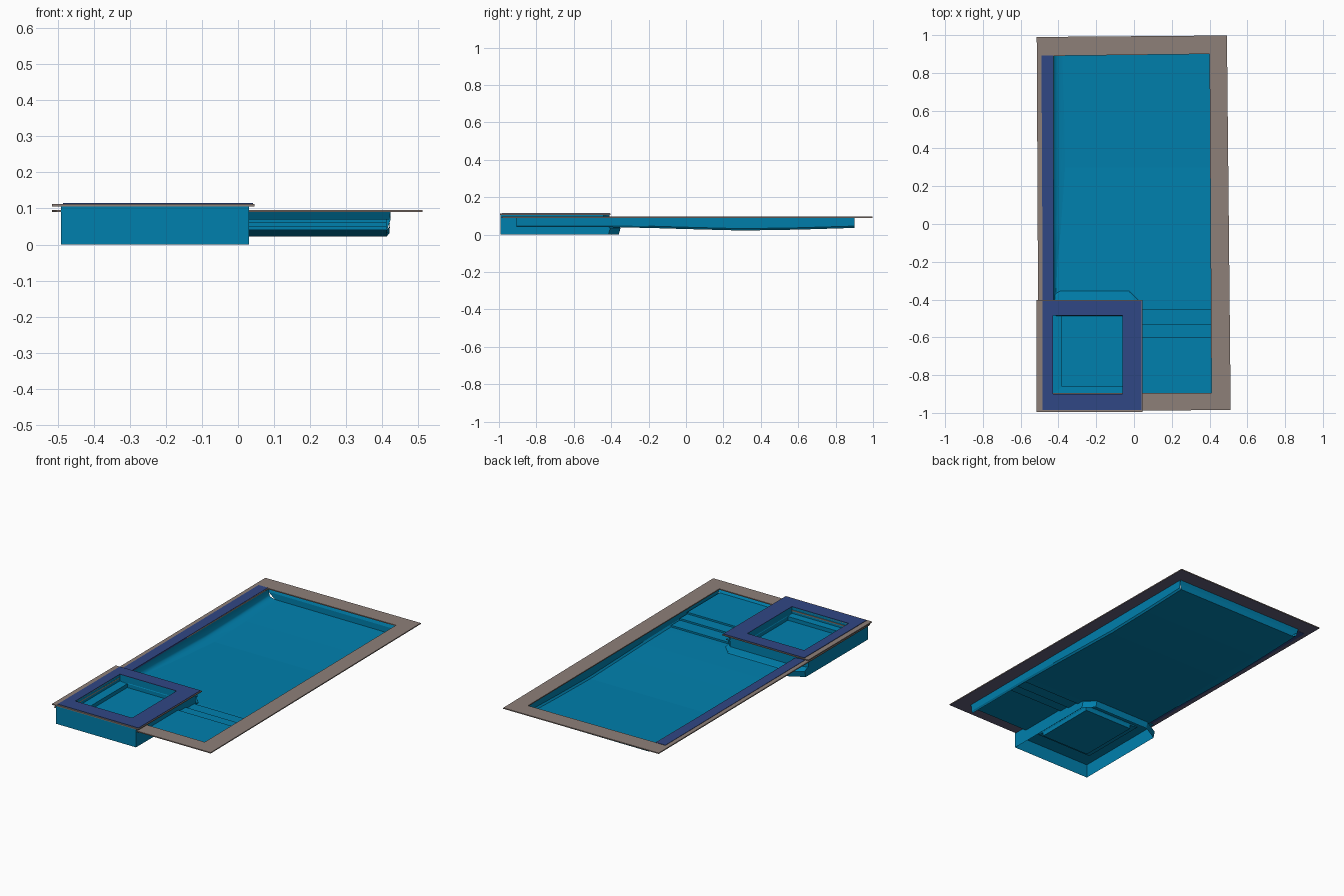
import bpy

cube = bpy.data.objects.get("Cube")
if cube:
    bpy.data.objects.remove(cube, do_unlink=True)


def material(name, rgb):
    m = bpy.data.materials.new(name)
    m.use_nodes = True
    m.diffuse_color = (*rgb, 1)
    bsdf = m.node_tree.nodes["Principled BSDF"]
    bsdf.inputs["Base Color"].default_value = (*rgb, 1)
    bsdf.inputs["Roughness"].default_value = 0.7
    return m


TEAL = material("pool teal", (0.0, 0.215, 0.42))
STONE = material("deck stone", (0.27, 0.215, 0.19))
NAVY = material("tile navy", (0.03, 0.063, 0.235))
SLATE = material("underside slate", (0.115, 0.11, 0.19))


def loft(name, loops, mat, closed=True, cap=False, wrap=False):
    """Bridge equal-length point loops with quads."""
    n = len(loops[0])
    verts = [p for loop in loops for p in loop]
    faces = []
    for k in range(len(loops) if wrap else len(loops) - 1):
        a, b = k * n, (k + 1) % len(loops) * n
        for i in range(n if closed else n - 1):
            j = (i + 1) % n
            faces.append((a + i, a + j, b + j, b + i))
    if cap:
        faces.append(tuple(range(len(verts) - n, len(verts))))
    mesh = bpy.data.meshes.new(name)
    mesh.from_pydata(verts, [], faces)
    mesh.materials.append(mat)
    obj = bpy.data.objects.new(name, mesh)
    bpy.context.collection.objects.link(obj)
    return obj


def rect(x0, x1, y0, y1):
    return [(x0, y0), (x1, y0), (x1, y1), (x0, y1)]


def at(outline, z):
    return [(x, y, z) for x, y in outline]


def frame(name, outer, inner, z0, z1, mat):
    """Flat slab with an opening."""
    return loft(name, [at(outer, z0), at(outer, z1), at(inner, z1), at(inner, z0)],
                mat, wrap=True)


# Stone deck around the pool, with a darker underside
deck_outer = [(-0.505, -0.99), (0.512, -0.985), (0.492, 0.998), (-0.515, 0.99)]
deck_inner = [(-0.43, -0.895), (0.41, -0.895), (0.4, 0.9), (-0.425, 0.89)]
deck = frame("pool_deck", deck_outer, deck_inner, 0.09, 0.096, STONE)
deck.data.materials.append(SLATE)
for face in deck.data.polygons:
    if face.center.z < 0.091:
        face.material_index = 1

# Navy overflow strip along the side
strip = [(-0.483, -0.42), (-0.425, -0.42), (-0.43, 0.892), (-0.49, 0.892)]
loft("overflow_strip", [at(strip, 0.089), at(strip, 0.098)], NAVY, cap=True)
loft("overflow_strip_underside", [at(strip, 0.09), at(strip, 0.089)], NAVY, cap=True)

# Pool floor, with the deepest part towards the back
floor = [(-0.41, -0.415, 0.04), (-0.2, -0.405, 0.036), (0, -0.385, 0.03),
         (0.3, -0.365, 0.022), (0.6, -0.37, 0.027), (0.9, -0.38, 0.036)]
loft("pool_floor", [[(x, y, z), (0.412, y, z)] for y, x, z in floor], TEAL, closed=False)

# Entry steps beside the spa
steps = [(-0.9, 0.07)]
for i, y in enumerate((-0.6, -0.53, -0.45)):
    steps += [(y, 0.07 - 0.01 * i), (y, 0.06 - 0.01 * i)]
steps.append((-0.41, 0.04))
loft("entry_steps", [[(0.03, y, z), (0.412, y, z)] for y, z in steps], TEAL, closed=False)

# Pool walls, the strip side easing into the floor
coved = loft("coved_wall", [[(-0.43, y, 0.093), (-0.426, y, z + 0.02),
                             (-0.42, y, z + 0.009), (0.5 * x - 0.21, y, z + 0.003),
                             (x, y, z)] for y, x, z in floor], TEAL, closed=False)
for face in coved.data.polygons:
    face.use_smooth = True
loft("side_wall", [[(0.423, y, 0.093), (0.42, y, z + 0.01), (0.412, y, z)]
                   for y, x, z in [(-0.905, 0, 0.04)] + floor], TEAL, closed=False)
loft("back_wall", [[(-0.43, 0.908, 0.093), (0.423, 0.908, 0.093)],
                   [(-0.43, 0.9, 0.07), (0.423, 0.9, 0.07)],
                   [(-0.39, 0.9, 0.036), (0.412, 0.9, 0.036)]], TEAL, closed=False)
loft("front_wall", [[(0.03, -0.915, 0.093), (0.423, -0.915, 0.093)],
                    [(0.03, -0.9, 0.07), (0.42, -0.9, 0.07)]], TEAL, closed=False)


# Spa outer shell, open underneath, with cut corners and a ledge in the pool
def shell(back, cut):
    return [(-0.49, -0.992), (0.03, -0.992), (0.03, back - cut), (0.03 - cut, back),
            (-0.49 + 1.8 * cut, back), (-0.49, back - cut)]


loft("spa_shell", [at(shell(-0.36, 0.055), 0), at(shell(-0.35, 0.055), 0.035),
                   at(shell(-0.36, 0.055), 0.043), at(shell(-0.41, 0.03), 0.05),
                   at(shell(-0.41, 0.03), 0.107)], TEAL)

# Spa basin with a bench on two sides
opening = rect(-0.43, -0.06, -0.9, -0.485)
well = rect(-0.38, -0.062, -0.86, -0.487)
loft("spa_basin", [at(opening, 0.112), at(opening, 0.075), at(well, 0.072),
                   at(well, 0.05)], TEAL, cap=True)

# Lining that closes the hollow between basin and shell
frame("spa_lining", rect(-0.489, 0.029, -0.991, -0.415), opening, 0.08, 0.085, TEAL)

# Spa rim: stone slab with a navy tile top
frame("spa_rim", rect(-0.515, 0.046, -0.995, -0.403), opening, 0.106, 0.112, STONE)
frame("spa_tiles", rect(-0.485, 0.041, -0.985, -0.407), opening, 0.112, 0.115, NAVY)
